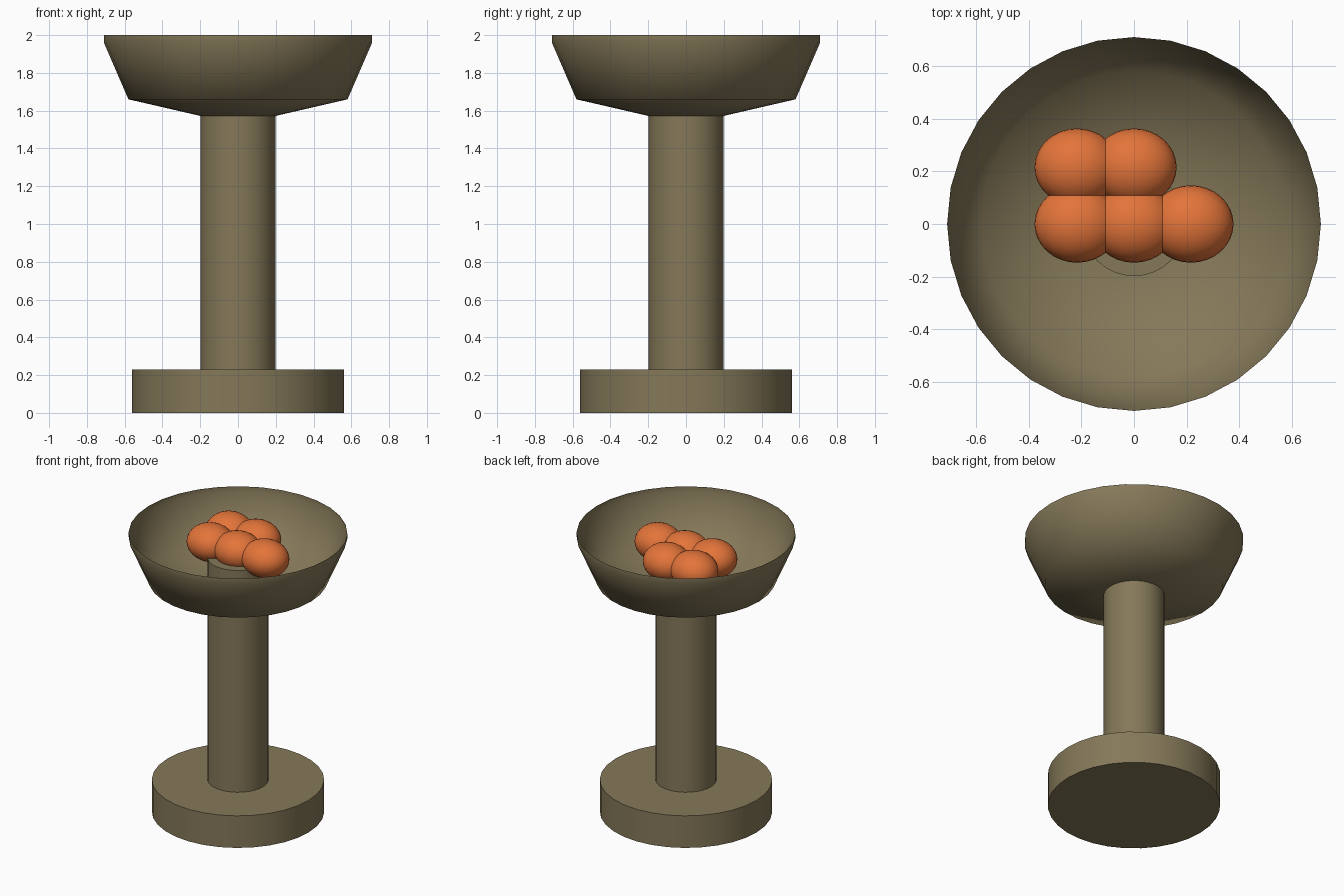
import bpy, math

if "Cube" in bpy.data.objects:
    bpy.data.objects.remove(bpy.data.objects["Cube"])


def material(name, rgb):
    m = bpy.data.materials.new(name)
    m.diffuse_color = (*rgb, 1)
    m.use_nodes = True
    m.node_tree.nodes["Principled BSDF"].inputs["Base Color"].default_value = m.diffuse_color
    return m


stone = material("olive stone", (0.235, 0.19, 0.10))
ember = material("ember orange", (0.77, 0.175, 0.042))


def smooth(ob, angle):
    bpy.ops.object.select_all(action='DESELECT')
    ob.select_set(True)
    bpy.context.view_layer.objects.active = ob
    bpy.ops.object.shade_smooth_by_angle(angle=math.radians(angle))


def cylinder(name, radius, z0, z1, sides=32):
    bpy.ops.mesh.primitive_cylinder_add(vertices=sides, radius=radius,
                                        depth=z1 - z0, location=(0, 0, (z0 + z1) / 2))
    ob = bpy.context.object
    ob.name = name
    ob.data.materials.append(stone)
    smooth(ob, 40)


def lathe(name, profile, sides=32):
    """Spin an (r, z) profile, bottom to top, into a thin shell closed by a floor."""
    verts = [(r * math.cos(2 * math.pi * i / sides), r * math.sin(2 * math.pi * i / sides), z)
             for r, z in profile for i in range(sides)]
    faces = [tuple(range(sides))[::-1]]
    for k in range(len(profile) - 1):
        for i in range(sides):
            j = (i + 1) % sides
            faces.append((k * sides + i, k * sides + j,
                          (k + 1) * sides + j, (k + 1) * sides + i))
    mesh = bpy.data.meshes.new(name)
    mesh.from_pydata(verts, [], faces)
    ob = bpy.data.objects.new(name, mesh)
    bpy.context.collection.objects.link(ob)
    mesh.materials.append(stone)
    smooth(ob, 75)


# pedestal: foot disc and column, which rises a little inside the bowl
cylinder("foot", 0.56, 0, 0.23)
cylinder("column", 0.198, 0.23, 1.82)

# thin open bowl
lathe("bowl", [(0.19, 1.57), (0.58, 1.66), (0.71, 1.96), (0.71, 2.0)])

# five flattened coals on a square grid
step = 0.216
for n, (i, j) in enumerate([(-1, 0), (0, 0), (1, 0), (-1, 1), (0, 1)]):
    bpy.ops.mesh.primitive_uv_sphere_add(segments=32, ring_count=16, radius=1,
                                         location=(i * step, j * step, 1.873))
    coal = bpy.context.object
    coal.name = f"coal_{n + 1}"
    coal.scale = (0.162, 0.147, 0.125)
    coal.data.materials.append(ember)
    smooth(coal, 60)
